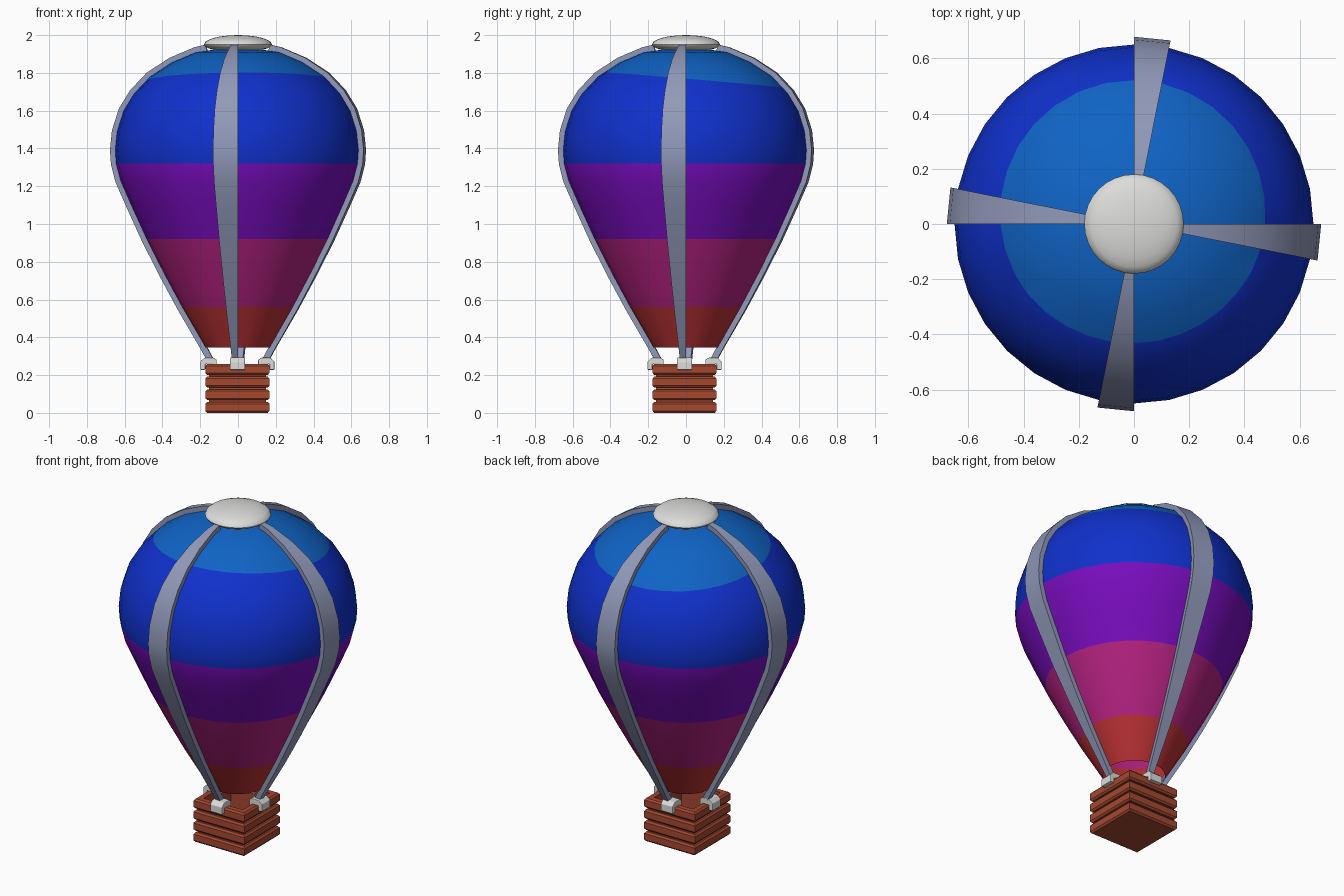
import bpy, bmesh, math
from mathutils import Vector, Matrix

if "Cube" in bpy.data.objects:
    bpy.data.objects.remove(bpy.data.objects["Cube"])


def material(name, rgb):
    m = bpy.data.materials.new(name)
    m.use_nodes = True
    m.diffuse_color = (*rgb, 1)
    m.node_tree.nodes["Principled BSDF"].inputs["Base Color"].default_value = (*rgb, 1)
    return m


RED = material("red", (0.485, 0.03, 0.034))
PINK = material("pink", (0.46, 0.016, 0.22))
PURPLE = material("purple", (0.19, 0.004, 0.515))
BLUE = material("deep blue", (0.005, 0.03, 0.6))
SKY = material("light blue", (0.005, 0.125, 0.56))
STRAP = material("strap grey blue", (0.283, 0.319, 0.485))
WHITE = material("off white", (0.72, 0.72, 0.7))
BROWN = material("basket brown", (0.376, 0.065, 0.03))

SEGMENTS = 32
STEP = math.tau / SEGMENTS


def finish(bm, name, mats, smooth=None, merge=True):
    if merge:
        bmesh.ops.remove_doubles(bm, verts=bm.verts, dist=1e-5)
    bmesh.ops.recalc_face_normals(bm, faces=bm.faces)
    mesh = bpy.data.meshes.new(name)
    bm.to_mesh(mesh)
    bm.free()
    for m in mats:
        mesh.materials.append(m)
    ob = bpy.data.objects.new(name, mesh)
    bpy.context.collection.objects.link(ob)
    if smooth:
        bpy.ops.object.select_all(action="DESELECT")
        ob.select_set(True)
        bpy.context.view_layer.objects.active = ob
        bpy.ops.object.shade_smooth_by_angle(angle=math.radians(smooth))
    return ob


def lathe(profile, segments, start=0.0):
    """Revolve (radius, height) points around the z axis."""
    bm = bmesh.new()
    rings = []
    for i in range(segments):
        a = start + i * math.tau / segments
        rings.append([bm.verts.new((r * math.cos(a), r * math.sin(a), z)) for r, z in profile])
    for i, ring in enumerate(rings):
        nxt = rings[(i + 1) % segments]
        for j in range(len(profile) - 1):
            bm.faces.new((ring[j], nxt[j], nxt[j + 1], ring[j + 1]))
    bmesh.ops.remove_doubles(bm, verts=bm.verts, dist=1e-5)
    return bm


# Envelope: open at the mouth, coloured in bands, topmost band cut on a slant
shell = [(0.17, 0.345), (0.295, 0.56), (0.392, 0.74), (0.483, 0.92), (0.565, 1.1),
         (0.622, 1.23), (0.645, 1.32), (0.65, 1.39), (0.64, 1.49), (0.605, 1.6),
         (0.55, 1.69), (0.465, 1.78), (0.35, 1.855), (0.22, 1.91)]
bm = lathe(shell + [(0, 1.94)], SEGMENTS)
slant_point = Vector((0, 0, 1.765))
slant_normal = Vector((-0.01, 0.085, 1)).normalized()
bmesh.ops.bisect_plane(bm, geom=bm.verts[:] + bm.edges[:] + bm.faces[:], dist=1e-5,
                       plane_co=slant_point, plane_no=slant_normal)
for f in bm.faces:
    c = f.calc_center_median()
    if (c - slant_point).dot(slant_normal) > 0:
        f.material_index = 4
    else:
        f.material_index = sum(c.z > level for level in (0.56, 0.92, 1.32))
finish(bm, "envelope", [RED, PINK, PURPLE, BLUE, SKY], 40)

# Crown cap: a flattened ball
cap = [(0.18 * math.sin(t * math.pi / 12),
        1.95 + (0.05 if t < 6 else 0.04) * math.cos(t * math.pi / 12)) for t in range(13)]
finish(lathe(cap, SEGMENTS), "crown_cap", [WHITE], 40)

# Straps: raised bands, each one segment wide, from crown to clip
path = [Vector(p) for p in [(0.125, 0.262)] + shell + [(0.165, 1.922)]]
outer = []
for i, p in enumerate(path):
    d = (path[min(i + 1, len(path) - 1)] - path[max(i - 1, 0)]).normalized()
    outer.append(p + Vector((d.y, -d.x)) * 0.028)
inner = [p + (p - q) * 0.2 for p, q in zip(path, outer)]

for k, side in enumerate(("left", "back", "right", "front")):
    bm = bmesh.new()
    rows = []
    for p, q in zip(inner, outer):
        row = []
        for pt, a in ((p, 0), (q, 0), (q, -STEP), (p, -STEP)):
            a += k * math.pi / 2
            row.append(bm.verts.new((pt.x * math.cos(a), pt.x * math.sin(a), pt.y)))
        rows.append(row)
    for lo, hi in zip(rows, rows[1:]):
        for j in range(4):
            n = (j + 1) % 4
            bm.faces.new((lo[j], lo[n], hi[n], hi[j]))
    bm.faces.new(rows[0])
    bm.faces.new(rows[-1])
    finish(bm, side + "_strap", [STRAP], 40)

# Basket: four bevelled slat courses around a hollow square
root2 = math.sqrt(2)
section = [(0, 0)]
for i in range(4):
    z = i * 0.067
    section += [(0.15, z), (0.16, z), (0.169, z + 0.01), (0.169, z + 0.048),
                (0.16, z + 0.058), (0.15, z + 0.058)]
section += [(0.13, section[-1][1]), (0.13, 0.03), (0, 0.03)]
bm = lathe([(r * root2, z) for r, z in section], 4, math.pi / 4)
bmesh.ops.translate(bm, verts=bm.verts, vec=(-0.003, -0.008, 0))
finish(bm, "basket", [BROWN])

# Clips: saddles hooked over the middle of each basket rim
saddle = [(0.11, 0.235), (0.13, 0.235), (0.13, 0.258), (0.17, 0.258), (0.17, 0.228),
          (0.196, 0.228), (0.196, 0.272), (0.175, 0.292), (0.125, 0.292), (0.11, 0.28)]
for k, side in enumerate(("left", "back", "right", "front")):
    bm = bmesh.new()
    base = bm.faces.new([bm.verts.new((r, -0.04, z)) for r, z in saddle])
    ext = bmesh.ops.extrude_face_region(bm, geom=[base])
    moved = [v for v in ext["geom"] if isinstance(v, bmesh.types.BMVert)]
    bmesh.ops.translate(bm, verts=moved, vec=(0, 0.08, 0))
    if not base.is_valid or len(bm.faces) < len(saddle) + 2:
        bm.faces.new([v for v in bm.verts if v.co.y < 0][:len(saddle)])
    turn = Matrix.Translation((-0.003, -0.008, 0)) @ Matrix.Rotation(k * math.pi / 2, 4, "Z")
    bmesh.ops.transform(bm, matrix=turn, verts=bm.verts)
    ob = finish(bm, side + "_clip", [WHITE])
    bevel = ob.modifiers.new("soft_edges", "BEVEL")
    bevel.width = 0.004
    bevel.segments = 2
